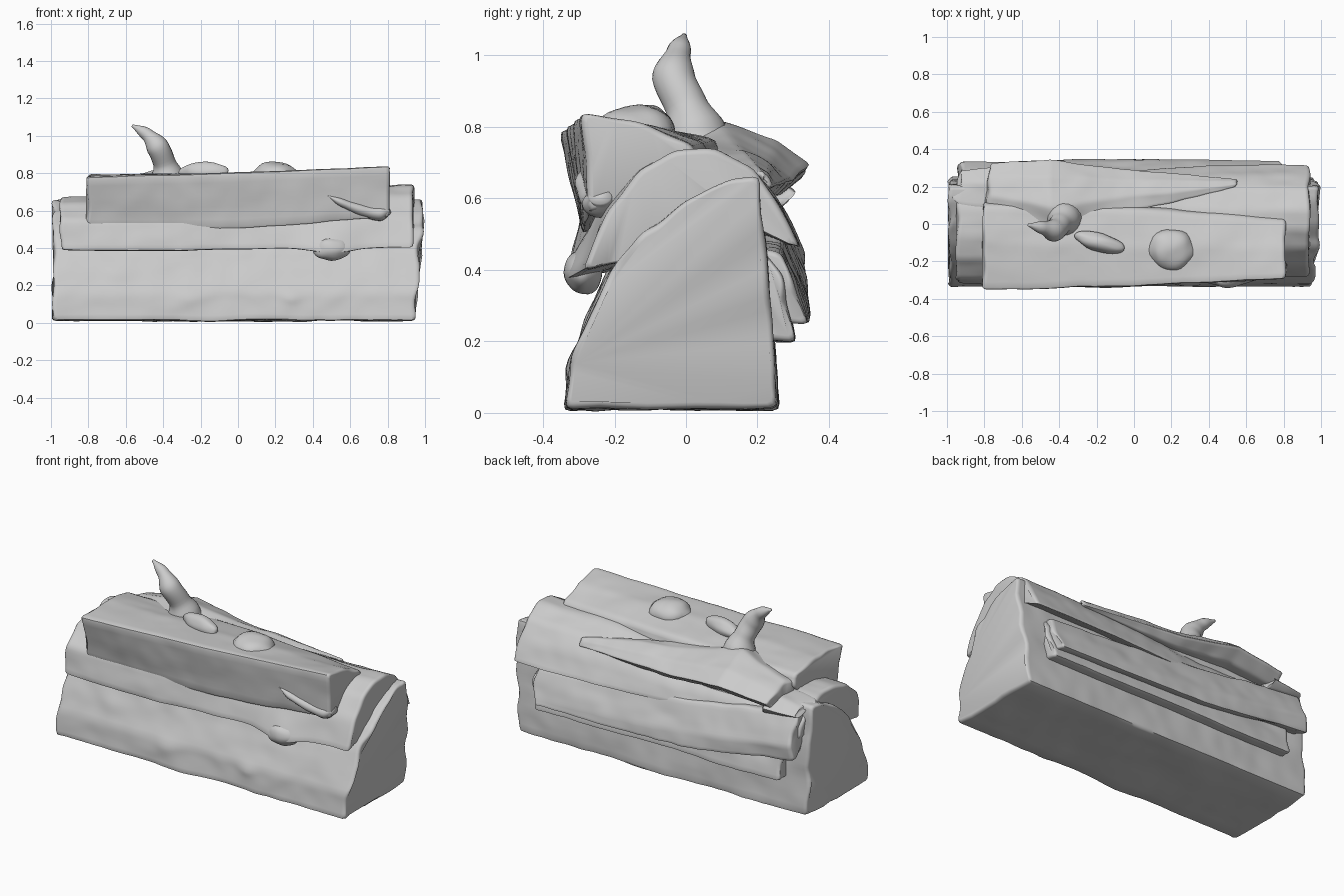
import bpy, bmesh, math
from mathutils import Vector, noise

if "Cube" in bpy.data.objects:
    bpy.data.objects.remove(bpy.data.objects["Cube"])


def soften(pts, cut=0.02, div=8):
    """Round the corners of a closed profile and subdivide its sides."""
    out, n = [], len(pts)
    for i, p in enumerate(pts):
        a, b = pts[i - 1], pts[(i + 1) % n]
        ca, cb = [p.lerp(q, min(cut / max((q - p).length, 1e-4), 0.35)) for q in (a, b)]
        nxt = b.lerp(p, min(cut / max((b - p).length, 1e-4), 0.35))
        out += [ca, p.lerp((ca + cb) / 2, 0.5)]
        out += [cb.lerp(nxt, k / div) for k in range(div)]
    return out


def finish(name, bm, angle=50):
    bmesh.ops.recalc_face_normals(bm, faces=bm.faces)
    me = bpy.data.meshes.new(name)
    bm.to_mesh(me)
    bm.free()
    ob = bpy.data.objects.new(name, me)
    bpy.context.collection.objects.link(ob)
    bpy.ops.object.select_all(action='DESELECT')
    ob.select_set(True)
    bpy.context.view_layer.objects.active = ob
    bpy.ops.object.shade_smooth_by_angle(angle=math.radians(angle))
    return ob


def skin(bm, rings):
    vs = [[bm.verts.new(p) for p in r] for r in rings]
    n = len(vs[0])
    for a, b in zip(vs, vs[1:]):
        for i in range(n):
            bm.faces.new((a[i], a[(i + 1) % n], b[(i + 1) % n], b[i]))
    bm.faces.new(vs[0][::-1])
    bm.faces.new(vs[-1])


def split_log(name, stations, amp=0.012, slant=0.0, cut=0.02, rough_end=0.0, bumps=(), segs=80):
    """Loft (y, z) profiles along x; uneven surface, rounded ends, bumps of (x, y, z, width, height)."""
    stations = [(x, soften([Vector(p) for p in prof], cut)) for x, prof in stations]
    x0, x1 = stations[0][0], stations[-1][0]
    edge = 0.018
    ts = [x0, x0 + edge * 0.1, x0 + edge * 0.4, x0 + edge]
    ts += [x0 + (x1 - x0) * k / segs for k in range(1, segs) if edge < (x1 - x0) * min(k, segs - k) / segs]
    ts += [x1 - edge, x1 - edge * 0.4, x1 - edge * 0.1, x1]
    rings = []
    for x in ts:
        k = 0
        while k < len(stations) - 2 and x > stations[k + 1][0]:
            k += 1
        (xa, pa), (xb, pb) = stations[k], stations[k + 1]
        t = (x - xa) / (xb - xa)
        prof = [p.lerp(q, t) for p, q in zip(pa, pb)]
        mid = sum(prof, Vector((0, 0))) / len(prof)
        d = min(x - x0, x1 - x) / edge
        inset = 0.018 * (1 - math.sqrt(max(0, 1 - (1 - min(d, 1)) ** 2)))
        f = (x - x0) / (x1 - x0)
        ring = []
        for p in prof:
            out = (p - mid).normalized()
            w = noise.noise(Vector((x * 3, p.x * 6, p.y * 6)))
            w += 0.4 * noise.noise(Vector((x * 10, p.x * 12, p.y * 12 + 7)))
            lift = w * amp - inset
            for bx, by, bz, width, high in bumps:
                r2 = ((x - bx) * 0.7) ** 2 + (p.x - by) ** 2 + (p.y - bz) ** 2
                lift += high * math.exp(-r2 / width ** 2)
            q = p + out * lift
            end = rough_end * noise.noise(Vector((f * 2, p.x * 7, p.y * 7))) * (2 * f - 1) ** 8
            ring.append((x + end + slant * (q.y - 0.5) * max(0, f * 2 - 1), q.x, q.y))
        rings.append(ring)
    bm = bmesh.new()
    skin(bm, rings)
    return finish(name, bm)


def taper(name, path, radii, flat=1.0, sides=20):
    """Smooth tapering stub along a path, for twigs and splinters."""
    P = [Vector(p) for p in path]
    rings = []
    for k in range(len(P) - 1):
        a, b, c, d = P[max(k - 1, 0)], P[k], P[k + 1], P[min(k + 2, len(P) - 1)]
        for s in range(6 if k < len(P) - 2 else 7):
            t = s / 6
            p = 0.5 * (2 * b + (c - a) * t + (2 * a - 5 * b + 4 * c - d) * t * t
                       + (3 * b - a - 3 * c + d) * t ** 3)
            e = t * t * (3 - 2 * t)
            r = radii[k] * (1 - e) + radii[k + 1] * e
            dirn = (c - a).lerp(d - b, t).normalized()
            u = dirn.cross(Vector((0, 1, 0))).normalized()
            v = dirn.cross(u)
            rings.append([p + r * (u * math.cos(q) + v * math.sin(q) * flat)
                          for q in (i * math.tau / sides for i in range(sides))])
    bm = bmesh.new()
    skin(bm, rings)
    return finish(name, bm, 80)


def knot(name, loc, size, rot=(0, 0, 0)):
    bm = bmesh.new()
    bmesh.ops.create_uvsphere(bm, u_segments=28, v_segments=16, radius=1)
    for v in bm.verts:
        v.co *= 1 + 0.15 * noise.noise(v.co * 1.3 + Vector(loc) * 5)
    ob = finish(name, bm, 80)
    ob.location, ob.scale, ob.rotation_euler = loc, size, rot
    return ob


# Big wedge at the bottom, bark on the front and split faces elsewhere
base = [(-0.338, 0.012), (0.258, 0.012), (0.236, 0.3), (0.205, 0.66), (0.13, 0.655),
        (0.0, 0.6), (-0.12, 0.505), (-0.215, 0.39), (-0.278, 0.25), (-0.318, 0.16)]
split_log("base_log", [(-0.99, base), (0.985, base)], 0.012, slant=0.09, rough_end=0.025,
          bumps=[(-0.25, -0.31, 0.14, 0.05, 0.02), (0.3, -0.31, 0.14, 0.04, 0.018),
                 (-0.65, -0.27, 0.27, 0.06, 0.012)])

# Half-round log saddled on the wedge, swelling around a front knot
half_r = [(-0.285, 0.4), (-0.2, 0.42), (0.0, 0.45), (0.2, 0.52), (0.32, 0.46), (0.265, 0.58),
          (0.19, 0.68), (0.08, 0.735), (-0.03, 0.735), (-0.13, 0.68), (-0.22, 0.57)]
half_l = [(-0.325, 0.385), (-0.2, 0.4), (0.0, 0.45), (0.15, 0.5), (0.27, 0.47), (0.24, 0.56),
          (0.18, 0.63), (0.08, 0.67), (-0.06, 0.67), (-0.19, 0.64), (-0.295, 0.55)]
split_log("half_round_log", [(-0.945, half_l), (-0.3, half_l), (0.4, half_r), (0.94, half_r)],
          0.01, rough_end=0.02,
          bumps=[(0.5, -0.28, 0.4, 0.1, 0.05), (0.55, -0.25, 0.5, 0.13, 0.03)])
knot("front_knot", (0.5, -0.285, 0.395), (0.1, 0.055, 0.062))

# Leaning wedge on top, with two bumps
top_l = [(-0.355, 0.78), (-0.29, 0.5), (0.02, 0.6), (0.12, 0.7), (0.1, 0.765), (-0.1, 0.795)]
top_m = [(-0.335, 0.805), (-0.29, 0.5), (0.0, 0.62), (0.1, 0.7), (0.08, 0.765), (-0.12, 0.805)]
top_r = [(-0.292, 0.838), (-0.275, 0.56), (-0.08, 0.62), (0.04, 0.7), (0.02, 0.75), (-0.12, 0.81)]
split_log("top_log", [(-0.805, top_l), (0.0, top_m), (0.81, top_r)], 0.009, rough_end=0.02)
knot("top_bump_long", (-0.18, -0.1, 0.805), (0.14, 0.05, 0.055), (0, 0, -0.3))
knot("top_bump_round", (0.2, -0.14, 0.79), (0.125, 0.11, 0.072))

# Bark slab at the back, swelling up to the branch stub
split_log("branch_slab", [
    (-0.79, [(0.08, 0.72), (0.12, 0.62), (0.25, 0.6), (0.33, 0.66), (0.25, 0.705), (0.15, 0.74)]),
    (-0.45, [(-0.02, 0.78), (0.1, 0.62), (0.27, 0.63), (0.345, 0.695), (0.25, 0.76), (0.1, 0.805)]),
    (-0.1, [(0.05, 0.75), (0.12, 0.62), (0.25, 0.6), (0.305, 0.65), (0.24, 0.71), (0.14, 0.755)]),
    (0.57, [(0.195, 0.675), (0.2, 0.65), (0.22, 0.63), (0.24, 0.63), (0.235, 0.655), (0.215, 0.68)]),
], 0.012, cut=0.012, rough_end=0.06, bumps=[(-0.39, 0.08, 0.8, 0.08, 0.03)])
taper("branch_stub", [(-0.375, 0.035, 0.7), (-0.378, 0.025, 0.78), (-0.395, 0.0, 0.86),
                      (-0.43, -0.035, 0.94), (-0.49, -0.02, 1.01), (-0.565, -0.005, 1.055)],
      [0.14, 0.09, 0.06, 0.06, 0.034, 0.008])

# Split planks against the back
plank = [(0.2, 0.205), (0.305, 0.205), (0.27, 0.38), (0.2, 0.47)]
split_log("back_plank_lower", [(-0.83, plank), (0.82, plank)], 0.012, cut=0.015, rough_end=0.04)
split_log("back_plank_upper", [
    (-0.93, [(0.17, 0.41), (0.32, 0.36), (0.335, 0.45), (0.25, 0.62), (0.15, 0.63)]),
    (-0.2, [(0.19, 0.32), (0.35, 0.26), (0.34, 0.35), (0.27, 0.52), (0.18, 0.52)]),
    (0.8, [(0.21, 0.26), (0.345, 0.245), (0.33, 0.29), (0.265, 0.44), (0.2, 0.46)]),
], 0.013, cut=0.015, rough_end=0.04)

# Splinter on the front
taper("front_splinter", [(0.48, -0.29, 0.68), (0.56, -0.28, 0.64), (0.67, -0.25, 0.6),
                         (0.76, -0.235, 0.585), (0.81, -0.24, 0.605)],
      [0.004, 0.022, 0.034, 0.04, 0.022], flat=1.4)

# Broken bark flap at the back of the left end
split_log("bark_flap", [
    (-0.94, [(0.1, 0.665), (0.12, 0.64), (0.26, 0.6), (0.29, 0.61), (0.22, 0.65)]),
    (-0.7, [(0.08, 0.68), (0.1, 0.6), (0.26, 0.57), (0.31, 0.62), (0.22, 0.68)]),
], 0.012, cut=0.012, rough_end=0.12)
